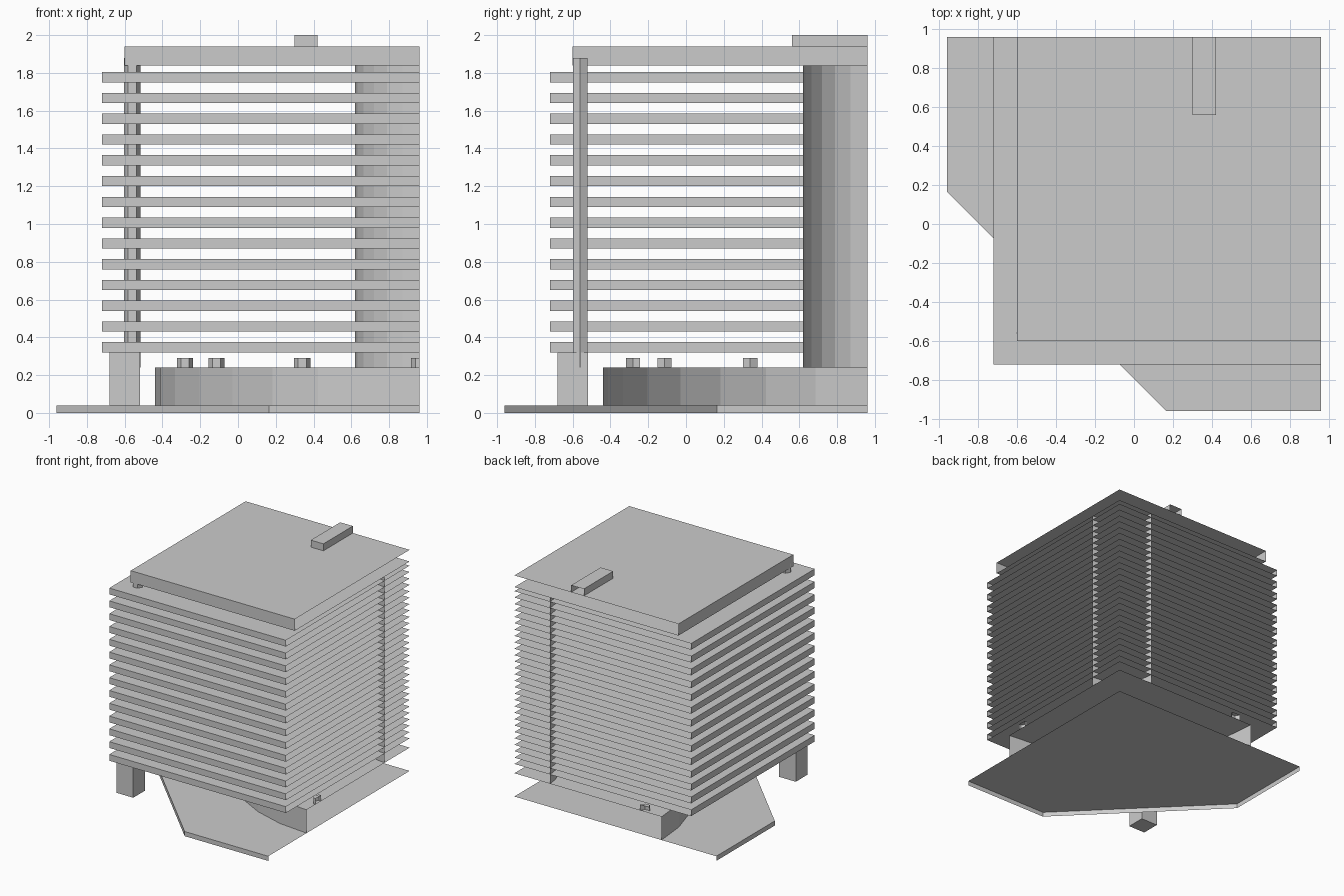
import bpy
import bmesh
from math import cos, sin, radians, tau

old = bpy.data.objects.get("Cube")
if old:
    bpy.data.objects.remove(old, do_unlink=True)

E = 0.96          # the two section planes: x = E and y = E
FAR = E + 0.5     # outlines run past the section planes before trimming
GREY = (0.6, 0.6, 0.6, 1.0)

grey = bpy.data.materials.new("plain grey")
grey.use_nodes = True
grey.diffuse_color = GREY
grey.node_tree.nodes["Principled BSDF"].inputs["Base Color"].default_value = GREY


def ngon(cx, cy, r, sides):
    return [(cx + r * cos(tau * i / sides), cy + r * sin(tau * i / sides))
            for i in range(sides)]


def rect(x0, y0, x1, y1):
    return [(x0, y0), (x1, y0), (x1, y1), (x0, y1)]


def prism(name, outline, z0, z1, bottom=True, top=True):
    """Extrude an outline, then trim it open at the two section planes."""
    bm = bmesh.new()
    low = [bm.verts.new((x, y, z0)) for x, y in outline]
    high = [bm.verts.new((x, y, z1)) for x, y in outline]
    n = len(outline)
    for i in range(n):
        j = (i + 1) % n
        bm.faces.new((low[i], low[j], high[j], high[i]))
    if bottom:
        bm.faces.new(low[::-1])
    if top:
        bm.faces.new(high)
    for normal in ((1, 0, 0), (0, 1, 0)):
        bmesh.ops.bisect_plane(bm, geom=bm.verts[:] + bm.edges[:] + bm.faces[:],
                               dist=0.0001, plane_co=(E, E, 0), plane_no=normal,
                               clear_outer=True)
    mesh = bpy.data.meshes.new(name)
    bm.to_mesh(mesh)
    bm.free()
    mesh.materials.append(grey)
    obj = bpy.data.objects.new(name, mesh)
    bpy.context.collection.objects.link(obj)


# Ground plate with a chamfered corner, open underneath
prism("ground_plate", [(-E, 0.165), (0.165, -E), (FAR, -E), (FAR, FAR), (-E, FAR)],
      0, 0.04, bottom=False)

# Round plinth and central core
prism("plinth", ngon(E, E, 1.4, 32), 0.04, 0.24, bottom=False)
prism("core", ngon(E, E, 0.34, 24), 0.24, 1.84, bottom=False, top=False)

# Hexagonal studs in a ring on the plinth
for i in range(4):
    a = radians(30 * i)
    prism(f"plinth_stud_{i + 1}",
          ngon(E - 1.24 * cos(a), E - 1.24 * sin(a), 0.043, 6), 0.24, 0.29, bottom=False)

# Corner foot and hexagonal post
prism("corner_foot", rect(-0.68, -0.68, -0.52, -0.52), 0.04, 0.32)
prism("corner_post", ngon(-0.56, -0.56, 0.043, 6), 0.24, 1.88)

# Stacked floor slabs
for i in range(14):
    z = 0.32 + 0.11 * i
    prism(f"floor_slab_{i + 1}", rect(-0.72, -0.72, FAR, FAR), z, z + 0.054)

# Roof slab and the bar on it
prism("roof_slab", rect(-0.6, -0.6, FAR, FAR), 1.84, 1.94)
prism("roof_bar", rect(0.3, 0.56, 0.42, FAR), 1.94, 2.0, bottom=False)
